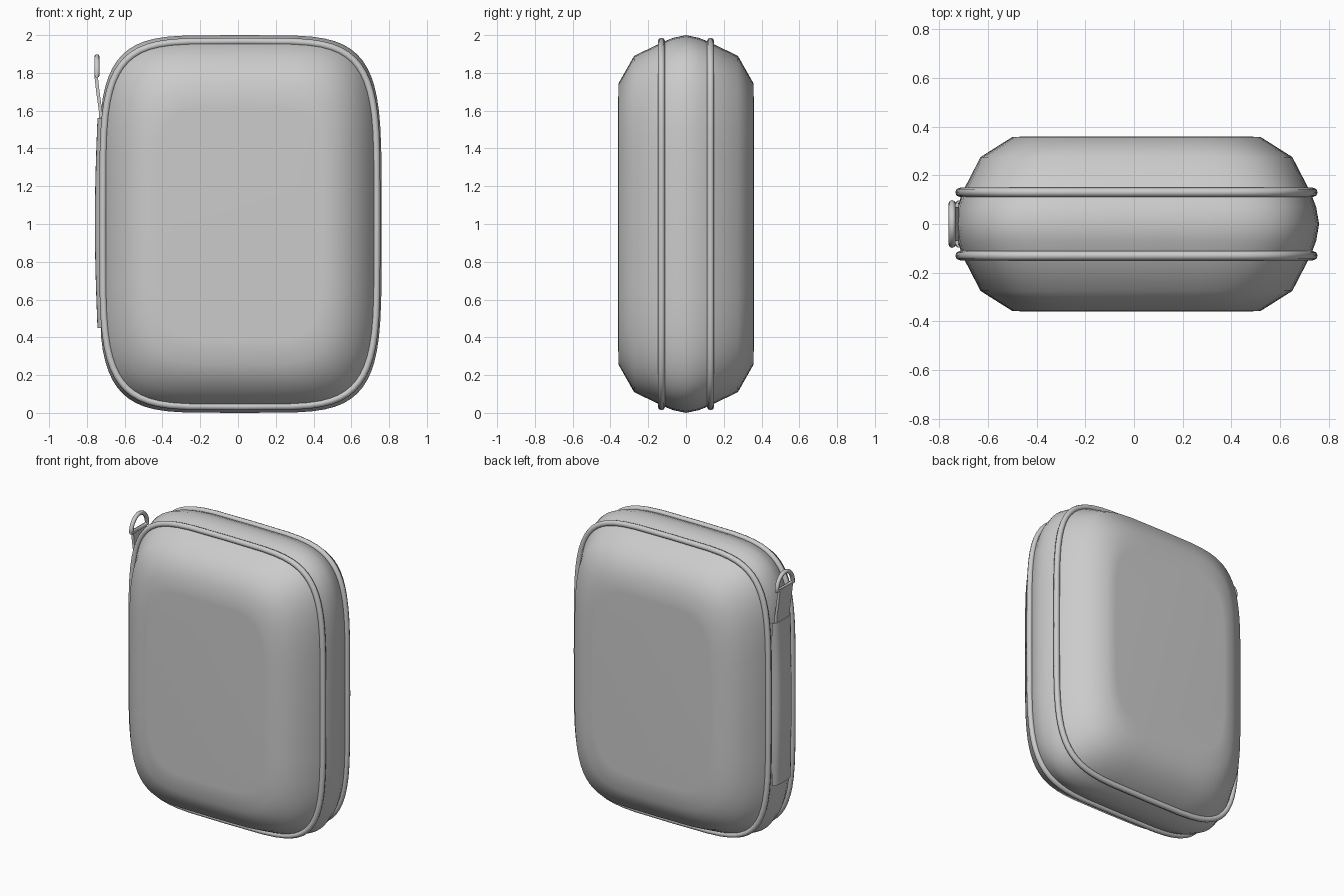
import bpy, bmesh, math

cube = bpy.data.objects.get("Cube")
if cube:
    bpy.data.objects.remove(cube, do_unlink=True)

grey = bpy.data.materials.new("soft grey")
grey.use_nodes = True
grey.diffuse_color = (0.6, 0.6, 0.6, 1)
grey.node_tree.nodes["Principled BSDF"].inputs["Base Color"].default_value = (0.6, 0.6, 0.6, 1)

CX = 0.01           # case centre in x
SIDE = -0.725       # flat side where the handle sits


def rounded_loop(hw, hh, y, n=4.8, count=64):
    """Points of a soft rounded rectangle standing in the xz plane."""
    pts = []
    for i in range(count):
        t = 2 * math.pi * i / count
        c, s = math.cos(t), math.sin(t)
        pts.append((CX + hw * math.copysign(abs(c) ** (2 / n), c), y,
                    1 + hh * math.copysign(abs(s) ** (2 / n), s)))
    return pts


def loft(name, loops, closed=True):
    """Skin a row of loops and cap both ends."""
    bm = bmesh.new()
    rows = [[bm.verts.new(p) for p in loop] for loop in loops]
    count = len(rows[0])
    for a, b in zip(rows, rows[1:]):
        for i in range(count if closed else count - 1):
            j = (i + 1) % count
            bm.faces.new((a[i], a[j], b[j], b[i]))
    bm.faces.new(rows[0])
    bm.faces.new(rows[-1])
    bmesh.ops.recalc_face_normals(bm, faces=bm.faces)
    me = bpy.data.meshes.new(name)
    bm.to_mesh(me)
    bm.free()
    me.materials.append(grey)
    ob = bpy.data.objects.new(name, me)
    bpy.context.collection.objects.link(ob)
    return ob


def smooth(ob, angle):
    bpy.ops.object.select_all(action='DESELECT')
    ob.select_set(True)
    bpy.context.view_layer.objects.active = ob
    bpy.ops.object.shade_smooth_by_angle(angle=math.radians(angle))


def tube(name, pts, radius):
    """Closed round cord along the points, turned into a mesh."""
    cu = bpy.data.curves.new(name, 'CURVE')
    cu.dimensions = '3D'
    cu.bevel_depth = radius
    cu.bevel_resolution = 2
    sp = cu.splines.new('POLY')
    sp.points.add(len(pts) - 1)
    for p, co in zip(sp.points, pts):
        p.co = (*co, 1)
    sp.use_cyclic_u = True
    cu.materials.append(grey)
    ob = bpy.data.objects.new(name, cu)
    bpy.context.collection.objects.link(ob)
    bpy.ops.object.select_all(action='DESELECT')
    ob.select_set(True)
    bpy.context.view_layer.objects.active = ob
    bpy.ops.object.convert(target='MESH')
    ob = bpy.context.view_layer.objects.active
    smooth(ob, 60)
    return ob


# Padded case: half width, half height and depth of each ring
half = [(0.44, 0.62, 0.36), (0.51, 0.745, 0.357), (0.64, 0.89, 0.275),
        (0.715, 0.96, 0.13), (0.738, 0.985, 0.07)]
rings = ([(w, h, -y) for w, h, y in half] + [(0.75, 1.0, 0)]
         + [(w, h, y) for w, h, y in reversed(half)])
case = loft("padded_case", [[(max(x, SIDE), y, z) for x, y, z in rounded_loop(*r)]
                            for r in rings])
smooth(case, 70)

# Piping along both edges of the zip band
for name, y in (("front_piping", -0.13), ("back_piping", 0.13)):
    tube(name, rounded_loop(0.725, 0.967, y), 0.019)

# Bowed carry handle on the side
sections = []
for k in range(9):
    u = k / 8
    depth = 0.024 + 0.014 * math.sin(math.pi * u)
    section = []
    for i in range(13):
        v = -1 + i / 6
        section.append((-0.72 - depth * (1 - v ** 4), 0.1 * v, 0.45 + 1.11 * u))
    sections.append(section)
smooth(loft("side_handle", sections, closed=False), 50)

# Strap tab leaning out from the handle to the ring
tab = []
for x, z in ((-0.725, 1.5), (-0.728, 1.6), (-0.742, 1.7), (-0.752, 1.79)):
    tab.append([(x - 0.009, -0.07, z), (x + 0.009, -0.07, z),
                (x + 0.009, 0.07, z), (x - 0.009, 0.07, z)])
smooth(loft("ring_tab", tab), 40)

# D-shaped ring
arc = [math.pi * i / 16 for i in range(17)]
tube("d_ring", [(-0.747, 0.086 * math.cos(a), 1.785 + 0.1 * math.sin(a)) for a in arc], 0.014)
